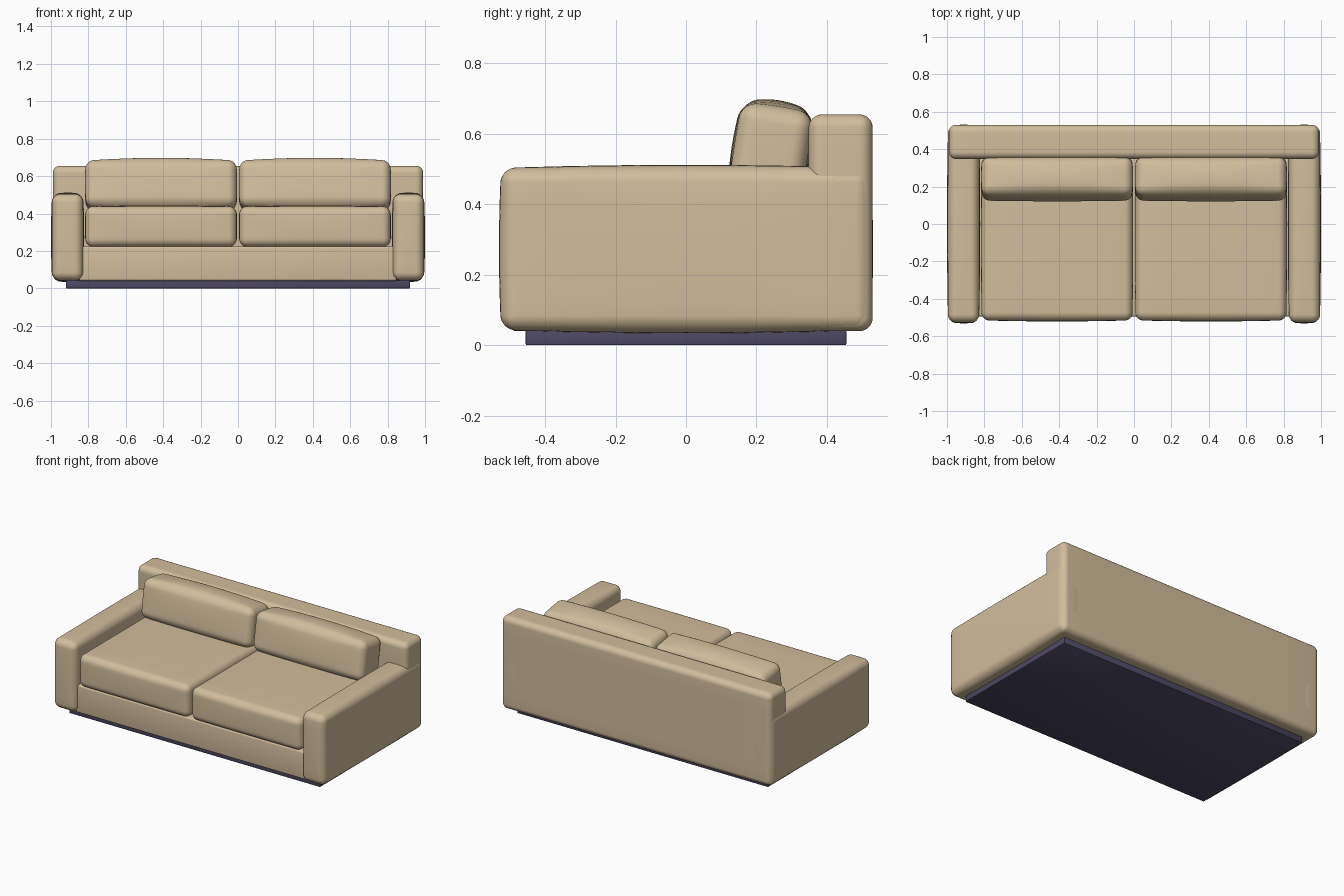
import bpy, bmesh, math
from mathutils import Vector, Matrix

if "Cube" in bpy.data.objects:
    bpy.data.objects.remove(bpy.data.objects["Cube"])


def material(name, rgb):
    m = bpy.data.materials.new(name)
    m.diffuse_color = (*rgb, 1)
    m.use_nodes = True
    m.node_tree.nodes["Principled BSDF"].inputs["Base Color"].default_value = m.diffuse_color
    return m


FABRIC = material("tan_fabric", (0.64, 0.51, 0.33))
DARK = material("dark_plinth", (0.075, 0.065, 0.125))


def soft_box(name, lo, hi, r, bulge=(0, 0, 0), tilt=0, mat=FABRIC, corner=4, flat=8):
    """Rounded box, with each pair of faces optionally puffed out by bulge."""
    lo, hi = Vector(lo), Vector(hi)
    half, centre = (hi - lo) / 2, (hi + lo) / 2
    n = 2 * corner + flat
    bm = bmesh.new()
    bmesh.ops.create_cube(bm, size=2)
    bmesh.ops.subdivide_edges(bm, edges=bm.edges[:], cuts=n - 1, use_grid_fill=True)

    def spread(t, h):
        # concentrate grid lines in the rounded corner zone
        i = round((t + 1) / 2 * n)
        if i < corner:
            return -h + r - r * math.tan(math.pi / 4 * (corner - i) / corner)
        if i > n - corner:
            return h - r + r * math.tan(math.pi / 4 * (i - n + corner) / corner)
        return (h - r) * (2 * (i - corner) / flat - 1)

    for v in bm.verts:
        p = Vector([spread(v.co[a], half[a]) for a in range(3)])
        inner = Vector([max(-half[a] + r, min(half[a] - r, p[a])) for a in range(3)])
        d = p - inner
        if d.length > 1e-7:
            p = inner + d.normalized() * r
        u = [p[a] / half[a] for a in range(3)]
        for a in range(3):
            b, c = (a + 1) % 3, (a + 2) % 3
            p[a] += bulge[a] * u[a] * (1 - u[b] ** 2) * (1 - u[c] ** 2)
        v.co = p
    bmesh.ops.transform(bm, verts=bm.verts[:],
                        matrix=Matrix.Translation(centre) @ Matrix.Rotation(tilt, 4, 'X'))
    bmesh.ops.recalc_face_normals(bm, faces=bm.faces[:])
    for f in bm.faces:
        f.smooth = True
    me = bpy.data.meshes.new(name)
    bm.to_mesh(me)
    bm.free()
    me.materials.append(mat)
    ob = bpy.data.objects.new(name, me)
    bpy.context.collection.objects.link(ob)
    return ob


# Plinth, seat base and backrest
soft_box("plinth", (-0.92, -0.455, 0), (0.92, 0.455, 0.042), 0.003, mat=DARK, corner=1, flat=1)
soft_box("seat_base", (-0.85, -0.495, 0.04), (0.85, 0.45, 0.225), 0.012, corner=2, flat=2)
soft_box("backrest", (-0.99, 0.348, 0.04), (0.99, 0.53, 0.655), 0.038)

# Arms and the two pairs of cushions, mirrored left and right
for side, s in (("left", -1), ("right", 1)):
    def span(a, b):
        return sorted((s * a, s * b))

    x0, x1 = span(0.828, 0.994)
    soft_box(side + "_arm", (x0, -0.525, 0.043), (x1, 0.525, 0.503), 0.042, (0.006, 0.006, 0.009))
    x0, x1 = span(0.008, 0.815)
    soft_box(side + "_seat_cushion", (x0, -0.515, 0.222), (x1, 0.36, 0.438), 0.042, (0.003, 0.006, 0.006))
    soft_box(side + "_back_cushion", (x0, 0.137, 0.425), (x1, 0.345, 0.675), 0.045,
             (0.003, 0.008, 0.022), tilt=math.radians(-9))
